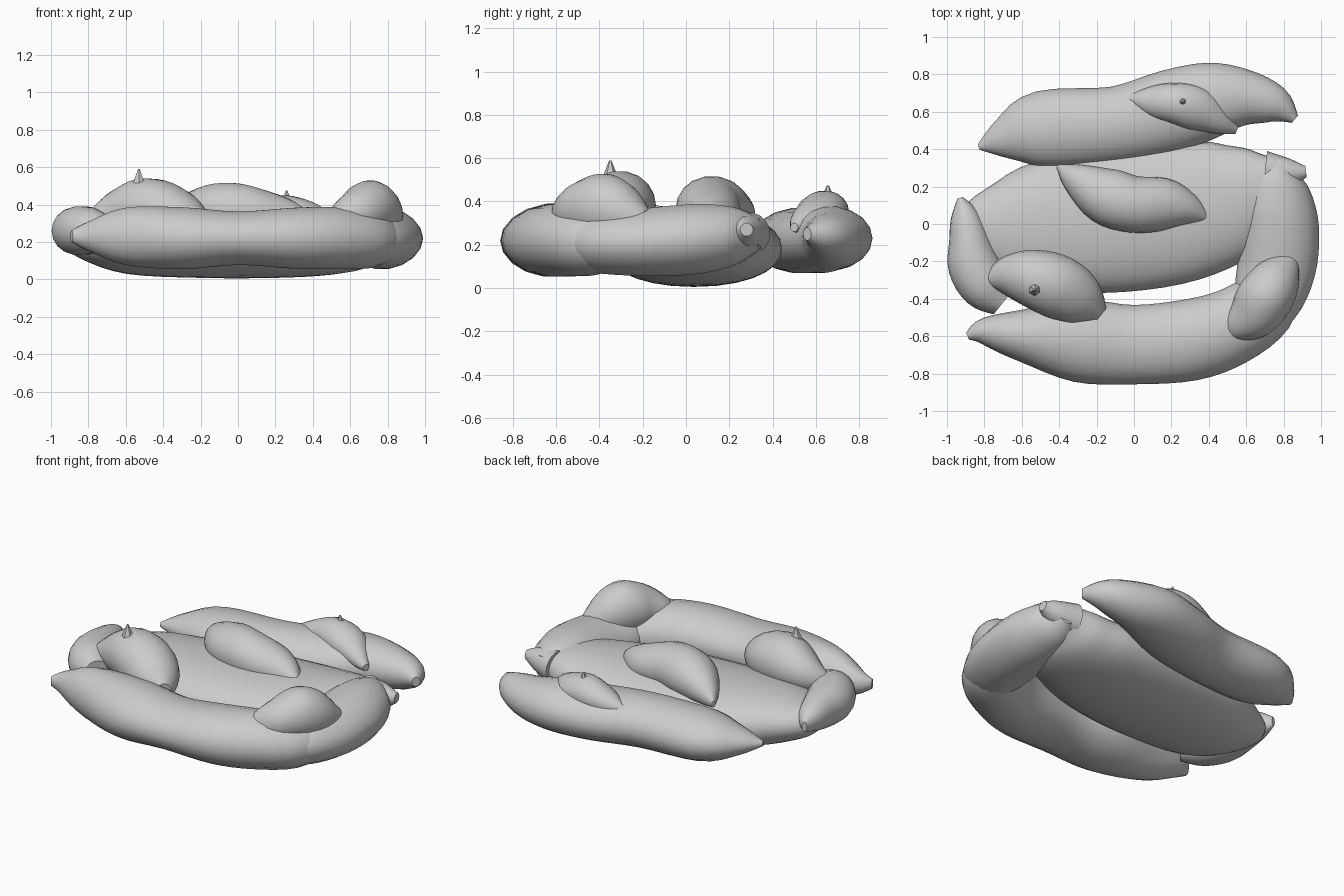
import bpy, bmesh, math
from mathutils import Vector

if "Cube" in bpy.data.objects:
    bpy.data.objects.remove(bpy.data.objects["Cube"])

dough = bpy.data.materials.new("light grey")
dough.use_nodes = True
dough.diffuse_color = (0.6, 0.6, 0.6, 1)
dough.node_tree.nodes["Principled BSDF"].inputs["Base Color"].default_value = (0.6, 0.6, 0.6, 1)


def spline(points, steps):
    """Smooth interpolation through stations of x, y, z, width, height."""
    rows = []
    for i in range(len(points) - 1):
        a, b, c, d = (points[max(0, min(len(points) - 1, i + k))] for k in (-1, 0, 1, 2))
        for s in range(steps):
            t = s / steps
            rows.append([0.5 * (2 * q + (r - p) * t + (2 * p - 5 * q + 4 * r - w) * t * t
                                + (3 * q - p - 3 * r + w) * t ** 3)
                         for p, q, r, w in zip(a, b, c, d)])
    return rows + [list(points[-1])]


def finish(name, bm):
    bmesh.ops.recalc_face_normals(bm, faces=bm.faces)
    mesh = bpy.data.meshes.new(name)
    bm.to_mesh(mesh)
    bm.free()
    mesh.materials.append(dough)
    obj = bpy.data.objects.new(name, mesh)
    bpy.context.collection.objects.link(obj)
    bpy.ops.object.select_all(action="DESELECT")
    obj.select_set(True)
    bpy.context.view_layer.objects.active = obj
    bpy.ops.object.shade_smooth_by_angle(angle=math.radians(35))


def roll(name, points, sides=18, steps=4, power=1.0):
    """Sweep a rounded section along a path lying roughly level."""
    bm = bmesh.new()
    rows = spline(points, steps)
    rings = []
    for i, (x, y, z, w, h) in enumerate(rows):
        before, after = rows[max(i - 1, 0)], rows[min(i + 1, len(rows) - 1)]
        along = Vector((after[0] - before[0], after[1] - before[1], 0)).normalized()
        side = Vector((-along.y, along.x, 0))
        ring = []
        for k in range(sides):
            c, s = math.cos(math.tau * k / sides), math.sin(math.tau * k / sides)
            c, s = (math.copysign(abs(v) ** power, v) for v in (c, s))
            ring.append(bm.verts.new(Vector((x, y, z)) + side * c * max(w, 0.008)
                                     + Vector((0, 0, s * max(h, 0.008)))))
        rings.append(ring)
    for a, b in zip(rings, rings[1:]):
        for k in range(sides):
            bm.faces.new((a[k], a[k - 1], b[k - 1], b[k]))
    bm.faces.new(rings[0])
    bm.faces.new(rings[-1])
    finish(name, bm)


def peak(name, x, y, z, radius, height):
    """Small pinched point on top of a lump."""
    bm = bmesh.new()
    bmesh.ops.create_cone(bm, cap_ends=True, segments=6, radius1=radius, radius2=0.005, depth=height)
    bmesh.ops.translate(bm, verts=bm.verts, vec=(x, y, z - height / 2))
    finish(name, bm)


# Large rolls: x, y, z, half width, half height
roll("front_roll", [(-.89, -.6, .23, .02, .03), (-.8, -.575, .23, .075, .08), (-.6, -.595, .23, .14, .155),
                    (-.3, -.625, .22, .22, .168), (0, -.645, .22, .212, .145), (.3, -.62, .22, .218, .165),
                    (.52, -.55, .22, .205, .168), (.7, -.43, .21, .18, .15), (.8, -.28, .21, .1, .1)])
roll("middle_roll", [(-.93, -.04, .23, .05, .05), (-.84, -.02, .21, .17, .1), (-.6, -.02, .19, .32, .16),
                     (-.2, .015, .18, .385, .172), (.2, .06, .18, .385, .172), (.5, .12, .19, .33, .165),
                     (.68, .19, .21, .24, .145), (.78, .24, .24, .14, .1)], sides=28, power=.95)
roll("back_roll", [(-.83, .41, .22, .015, .015), (-.7, .455, .22, .11, .08), (-.5, .505, .22, .205, .14),
                   (-.1, .53, .22, .205, .152), (.2, .605, .22, .22, .152), (.42, .665, .23, .2, .148),
                   (.6, .675, .23, .15, .128), (.76, .635, .24, .1, .09), (.86, .56, .25, .025, .03)])
roll("left_side_roll", [(.6, -.54, .21, .1, .1), (.7, -.42, .21, .18, .14), (.76, -.24, .21, .21, .155),
                        (.775, -.05, .22, .215, .165), (.765, .1, .23, .2, .16), (.76, .24, .24, .15, .13),
                        (.78, .34, .25, .06, .07)], power=1.06)
roll("left_side_tip", [(.7, .29, .25, .1, .1), (.84, .275, .26, .07, .07), (.92, .28, .27, .03, .03)])
roll("right_side_roll", [(-.93, .14, .25, .015, .03), (-.905, .05, .26, .075, .08), (-.88, -.08, .26, .11, .115),
                         (-.855, -.22, .26, .14, .13), (-.79, -.34, .26, .13, .125),
                         (-.7, -.42, .25, .08, .09)])

# Small lumps resting on the rolls
roll("middle_lump", [(-.41, .31, .32, .01, .02), (-.32, .25, .35, .08, .08), (-.16, .155, .37, .15, .135),
                     (0, .105, .37, .152, .145), (.17, .105, .35, .138, .12), (.3, .075, .33, .085, .085),
                     (.41, .02, .3, .015, .03)])
roll("right_front_lump", [(-.78, -.3, .33, .04, .05), (-.68, -.28, .36, .11, .11), (-.55, -.29, .38, .155, .155),
                          (-.4, -.34, .37, .17, .16), (-.27, -.42, .34, .135, .12), (-.18, -.49, .3, .05, .06)])
roll("left_front_lump", [(.84, -.18, .31, .05, .05), (.78, -.27, .35, .12, .13), (.71, -.38, .37, .15, .16),
                         (.63, -.49, .36, .135, .13), (.53, -.56, .33, .075, .08), (.48, -.58, .31, .03, .03)])
roll("back_lump", [(-.03, .67, .31, .02, .03), (.08, .655, .33, .08, .07), (.22, .645, .35, .11, .1),
                   (.35, .61, .34, .115, .09), (.47, .54, .31, .065, .06), (.55, .5, .28, .02, .02)])
peak("right_front_peak", -.53, -.35, .59, .045, .1)
peak("back_peak", .26, .655, .475, .03, .06)
